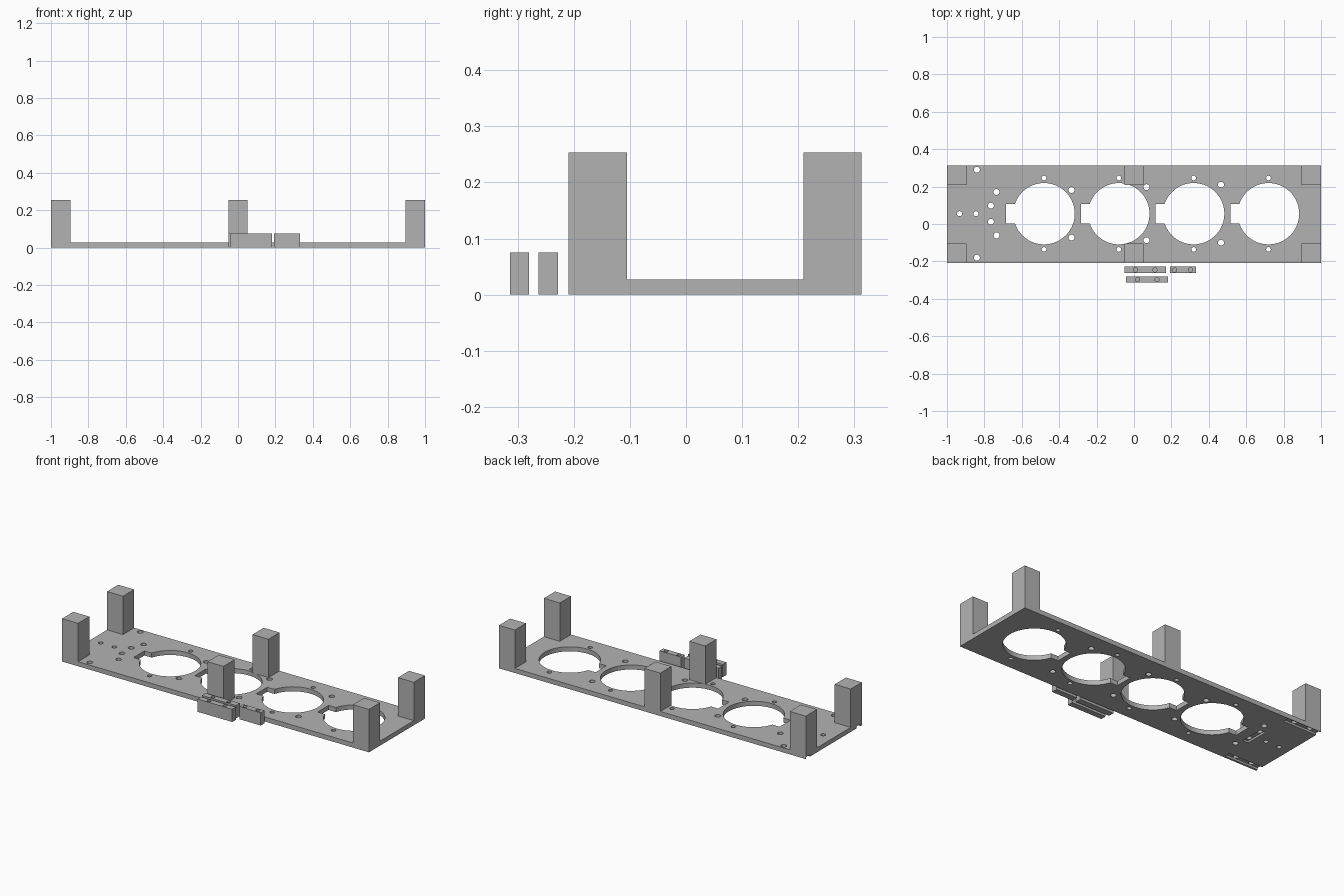
import bpy, bmesh, math

if "Cube" in bpy.data.objects:
    bpy.data.objects.remove(bpy.data.objects["Cube"])

grey = bpy.data.materials.new("plain grey")
grey.diffuse_color = (0.45, 0.45, 0.45, 1)
grey.use_nodes = True
grey.node_tree.nodes["Principled BSDF"].inputs["Base Color"].default_value = grey.diffuse_color

PLATE_TOP, POST_TOP, BAR_TOP = 0.027, 0.253, 0.075
Y0, Y1 = -0.209, 0.313
MID = 0.055


def prisms(name, profiles, z0, z1):
    """One object made of upright prisms, each from a closed xy profile."""
    bm = bmesh.new()
    for pts in profiles:
        face = bm.faces.new([bm.verts.new((x, y, z0)) for x, y in pts])
        ext = bmesh.ops.extrude_face_region(bm, geom=[face])["geom"]
        verts = [g for g in ext if isinstance(g, bmesh.types.BMVert)]
        bmesh.ops.translate(bm, vec=(0, 0, z1 - z0), verts=verts)
    bmesh.ops.recalc_face_normals(bm, faces=bm.faces)
    mesh = bpy.data.meshes.new(name)
    bm.to_mesh(mesh)
    bm.free()
    mesh.materials.append(grey)
    ob = bpy.data.objects.new(name, mesh)
    bpy.context.collection.objects.link(ob)
    return ob


def rect(x0, x1, y0, y1):
    return [(x0, y0), (x1, y0), (x1, y1), (x0, y1)]


def circle(x, y, r, n=24):
    return [(x + r * math.cos(2 * math.pi * i / n),
             y + r * math.sin(2 * math.pi * i / n)) for i in range(n)]


def keyhole(x, r=0.164, half=0.051, reach=0.203, n=64):
    """Round opening with a square notch on its left."""
    a = math.pi - math.asin(half / r)
    pts = [(x + r * math.cos(-a + 2 * a * i / n),
            MID + r * math.sin(-a + 2 * a * i / n)) for i in range(n + 1)]
    return pts + [(x - reach, MID + half), (x - reach, MID - half)]


def cut(ob, profiles, z0, z1):
    cutter = prisms("cutter", profiles, z0, z1)
    cutter.hide_render = True
    mod = ob.modifiers.new("cut", "BOOLEAN")
    mod.operation, mod.solver, mod.object = "DIFFERENCE", "EXACT", cutter
    bpy.context.view_layer.objects.active = ob
    bpy.ops.object.modifier_apply(modifier=mod.name)
    bpy.data.objects.remove(cutter)


def smooth(ob):
    bpy.ops.object.select_all(action="DESELECT")
    ob.select_set(True)
    bpy.context.view_layer.objects.active = ob
    bpy.ops.object.shade_smooth_by_angle(angle=math.radians(30))


# Base plate with four keyhole openings
plate = prisms("base_plate", [rect(-1, 1, Y0, Y1)], 0, PLATE_TOP)
centres = [-0.481, -0.081, 0.319, 0.719]
cut(plate, [keyhole(x) for x in centres], -0.1, 0.1)

# Recessed slots under the left end
slots = [rect(-1.01, -0.781, y - 0.018, y + 0.018) for y in (0.291, -0.179)]
slots.append(rect(-0.783, -0.747, MID - 0.07, MID + 0.07))
cut(plate, slots, -0.1, 0.012)

# Screw holes, mirrored about the middle line of the plate
pairs = [(x, 0.191, 0.0125) for x in centres]
pairs += [(-0.334, 0.127, 0.016), (0.067, 0.142, 0.016), (0.465, 0.155, 0.016),
          (-0.84, 0.235, 0.016), (-0.944, 0.235, 0.016),
          (-0.735, 0.116, 0.016), (-0.765, 0.043, 0.016)]
holes = [circle(x, MID + s * dy, r) for x, dy, r in pairs for s in (1, -1)]
holes += [circle(x, MID, 0.0135) for x in (-0.933, -0.845)]
cut(plate, holes, -0.1, 0.1)
smooth(plate)

# Six square posts
for side, x in (("left", -1), ("middle", -0.052), ("right", 0.896)):
    for end, y in (("front", Y0), ("back", Y1 - 0.104)):
        prisms(f"{end}_{side}_post", [rect(x, x + 0.104, y, y + 0.104)],
               PLATE_TOP, POST_TOP)

# Loose clamp bars with two blind holes each
bars = [("long_bar_back", -0.052, 0.172, -0.263, -0.228, (0.008, 0.112)),
        ("short_bar", 0.193, 0.332, -0.263, -0.228, (0.217, 0.302)),
        ("long_bar_front", -0.043, 0.182, -0.314, -0.280, (0.019, 0.123))]
for name, x0, x1, y0, y1, hx in bars:
    bar = prisms(name, [rect(x0, x1, y0, y1)], 0, BAR_TOP)
    cut(bar, [circle(x, (y0 + y1) / 2, 0.0115, 20) for x in hx], 0.02, 0.1)
    smooth(bar)
